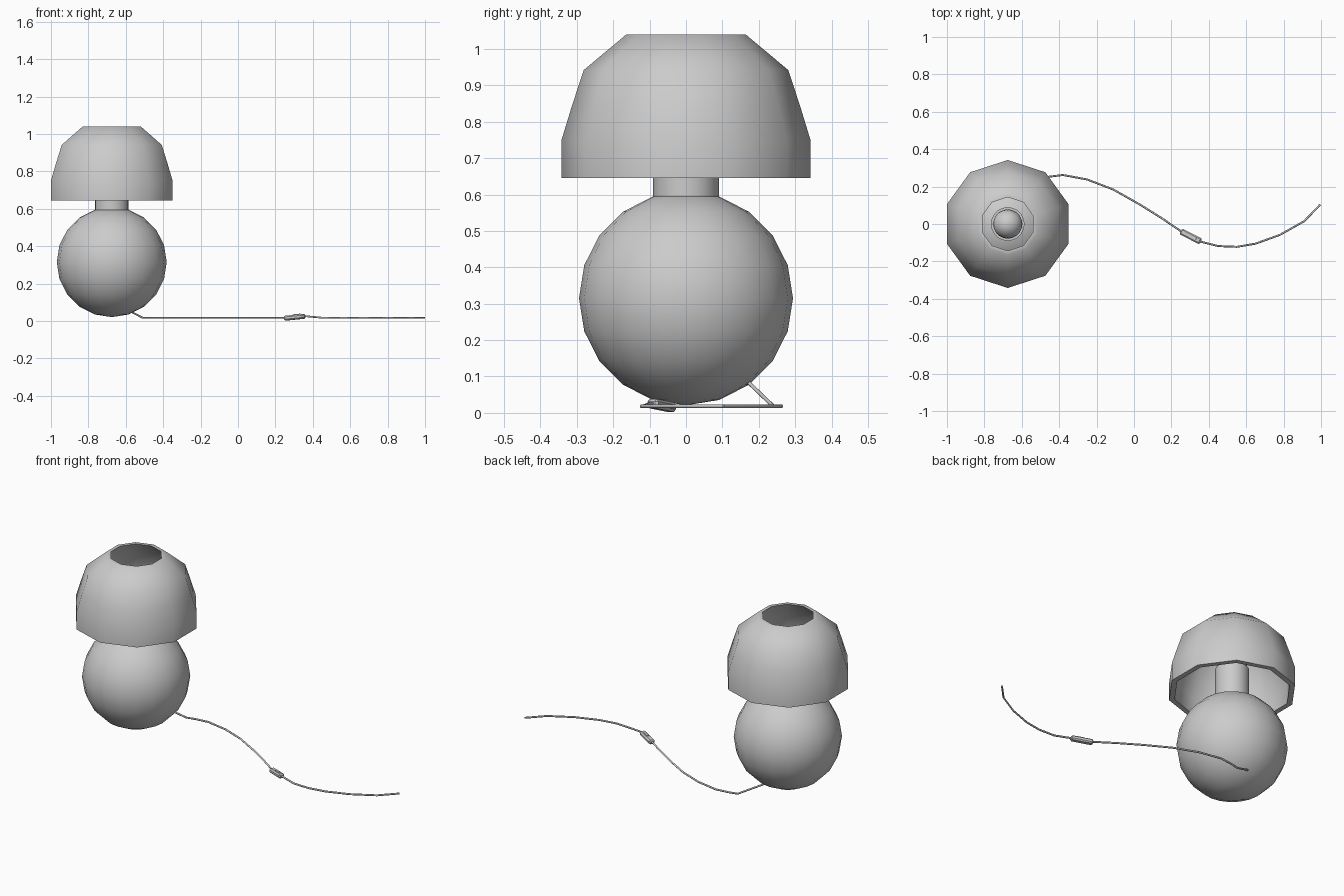
import bpy, bmesh, math
from mathutils import Vector, Matrix

if "Cube" in bpy.data.objects:
    bpy.data.objects.remove(bpy.data.objects["Cube"])

CX = -0.675  # lamp axis


def finish(name, bm, angle=50):
    bmesh.ops.recalc_face_normals(bm, faces=bm.faces)
    me = bpy.data.meshes.new(name)
    bm.to_mesh(me)
    bm.free()
    ob = bpy.data.objects.new(name, me)
    bpy.context.collection.objects.link(ob)
    bpy.ops.object.select_all(action='DESELECT')
    ob.select_set(True)
    bpy.context.view_layer.objects.active = ob
    bpy.ops.object.shade_smooth_by_angle(angle=math.radians(angle))
    return ob


def lathe(name, profile, sides, closed=False):
    """Revolve (radius, z) points around the lamp axis; first vertex on +y."""
    bm = bmesh.new()
    rings = []
    for r, z in profile:
        if r == 0:
            rings.append([bm.verts.new((CX, 0, z))] * sides)
            continue
        angs = [math.pi / 2 + 2 * math.pi * k / sides for k in range(sides)]
        rings.append([bm.verts.new((CX + r * math.cos(a), r * math.sin(a), z)) for a in angs])
    pairs = list(zip(rings, rings[1:]))
    if closed:
        pairs.append((rings[-1], rings[0]))
    for a, b in pairs:
        for k in range(sides):
            j = (k + 1) % sides
            bm.faces.new(dict.fromkeys((a[k], a[j], b[j], b[k])))
    return finish(name, bm)


def arc(radius, zc, steps):
    """Sphere profile, bottom pole to top pole."""
    pts = []
    for i in range(steps + 1):
        t = math.pi * i / steps
        r = 0 if i in (0, steps) else radius * math.sin(t)
        pts.append((r, zc - radius * math.cos(t)))
    return pts


# Ball body, neck and bulb
lathe("ball_base", arc(0.294, 0.315, 10), 20)
lathe("neck", [(0, 0.56), (0.09, 0.56), (0.09, 0.78), (0, 0.78)], 20)
lathe("bulb", arc(0.078, 0.81, 10), 20)

# Ten-sided hollow shade
outer = [(0.342, 0.645), (0.342, 0.75), (0.313, 0.845), (0.281, 0.942), (0.165, 1.039)]
inner = [(0.143, 1.039), (0.254, 0.93), (0.284, 0.838), (0.312, 0.745), (0.312, 0.645)]
lathe("lampshade", outer + inner, 10, closed=True)

# Cable lying on the floor
path = [(-0.65, 0.165, 0.09), (-0.51, 0.24, 0.018), (-0.46, 0.252, 0.018), (-0.38, 0.262, 0.018),
        (-0.25, 0.238, 0.018), (-0.11, 0.184, 0.018), (0.03, 0.105, 0.018), (0.15, 0.03, 0.018),
        (0.25, -0.038, 0.018), (0.36, -0.095, 0.026), (0.45, -0.118, 0.018), (0.55, -0.122, 0.018),
        (0.65, -0.105, 0.018), (0.78, -0.058, 0.018), (0.91, 0.015, 0.018), (0.996, 0.104, 0.018)]
bm = bmesh.new()
pts = [Vector(p) for p in path]
rings = []
for i, p in enumerate(pts):
    d = (pts[min(i + 1, len(pts) - 1)] - pts[max(i - 1, 0)]).normalized()
    side = d.cross(Vector((0, 0, 1))).normalized()
    up = side.cross(d)
    rings.append([bm.verts.new(p + 0.0052 * (side * math.cos(k * math.pi / 3) + up * math.sin(k * math.pi / 3)))
                  for k in range(6)])
for a, b in zip(rings, rings[1:]):
    for k in range(6):
        bm.faces.new((a[k], a[(k + 1) % 6], b[(k + 1) % 6], b[k]))
bm.faces.new(rings[0])
bm.faces.new(rings[-1])
finish("cable", bm, 65)

# Slightly tilted inline switch
a, b = Vector((0.25, -0.039, 0.015)), Vector((0.357, -0.094, 0.026))
d = (b - a).normalized()
side = Vector((0, 0, 1)).cross(d).normalized()
up = d.cross(side)
rot = Matrix((d, side, up)).transposed().to_4x4()
frame = Matrix.Translation((a + b) / 2) @ rot
bm = bmesh.new()
bmesh.ops.create_cube(bm, size=1, matrix=Matrix.Diagonal(((b - a).length, 0.034, 0.026, 1)))
bmesh.ops.bevel(bm, geom=bm.edges[:], offset=0.007, segments=1, affect='EDGES')
bm.transform(frame)
finish("cord_switch", bm, 30)
bm = bmesh.new()
bmesh.ops.create_cube(bm, size=1, matrix=Matrix.Translation((0.012, 0, 0.013)) @ Matrix.Diagonal((0.04, 0.014, 0.006, 1)))
bm.transform(frame)
finish("switch_button", bm, 30)
